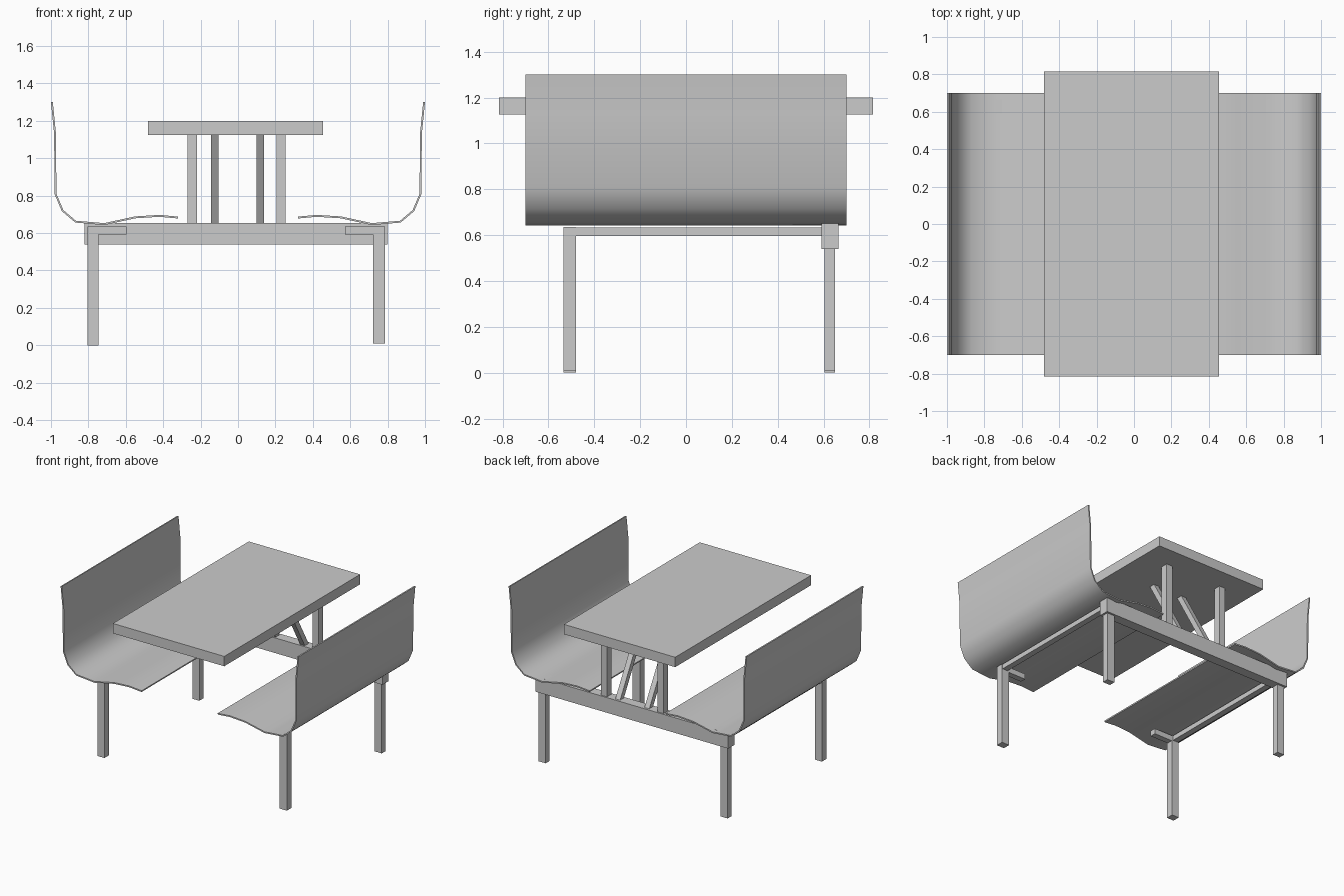
import bpy
from mathutils import Vector

if "Cube" in bpy.data.objects:
    bpy.data.objects.remove(bpy.data.objects["Cube"])


def add_mesh(name, verts, faces):
    mesh = bpy.data.meshes.new(name)
    mesh.from_pydata(verts, [], faces)
    mesh.update()
    obj = bpy.data.objects.new(name, mesh)
    bpy.context.collection.objects.link(obj)
    return obj


BOX_FACES = [(3, 2, 1, 0), (4, 5, 6, 7), (0, 1, 5, 4),
             (1, 2, 6, 5), (2, 3, 7, 6), (3, 0, 4, 7)]


def box(name, x, y, z, lean=0.0):
    """Box from ranges; lean shifts the top along y."""
    verts = [(px, py + s, pz) for pz, s in ((z[0], 0), (z[1], lean))
             for px, py in ((x[0], y[0]), (x[1], y[0]), (x[1], y[1]), (x[0], y[1]))]
    return add_mesh(name, verts, BOX_FACES)


# Table top and cantilever beam
box("table_top", (-0.48, 0.455), (-0.815, 0.815), (1.125, 1.2))
box("back_beam", (-0.82, 0.80), (0.59, 0.665), (0.54, 0.655))

# Upright posts and slanted braces
for side, post, brace in (("left", (-0.27, -0.22), (-0.145, -0.105)),
                          ("right", (0.205, 0.255), (0.10, 0.14))):
    box(side + "_post", post, (0.60, 0.655), (0.65, 1.13))
    box(side + "_brace", brace, (0.605, 0.65), (0.65, 1.13), lean=-0.27)

# Legs, side rails and short seat supports
for side, leg, rail, stub, z0 in (
        ("left", (-0.805, -0.747), (-0.80, -0.755), (-0.80, -0.595), 0.0),
        ("right", (0.723, 0.785), (0.735, 0.78), (0.573, 0.78), 0.01)):
    box(side + "_front_leg", leg, (-0.535, -0.48), (z0, 0.635))
    box(side + "_back_leg", leg, (0.603, 0.65), (z0, 0.545))
    box(side + "_rail", rail, (-0.53, 0.60), (0.597, 0.634))
    box(side + "_seat_support", stub, (-0.53, -0.485), (0.593, 0.634))

# Bench shells: one bent profile from backrest to seat edge, extruded along y
PROFILE = [(0.995, 1.30), (0.978, 1.13), (0.976, 0.81), (0.938, 0.72),
           (0.868, 0.661), (0.715, 0.648), (0.55, 0.684), (0.42, 0.692), (0.32, 0.683)]
THICK = 0.01
normals = []
for i in range(len(PROFILE)):
    a = Vector(PROFILE[max(i - 1, 0)])
    b = Vector(PROFILE[min(i + 1, len(PROFILE) - 1)])
    d = (b - a).normalized()
    normals.append(Vector((d.y, -d.x)))
outline = [Vector(p) + n * THICK / 2 for p, n in zip(PROFILE, normals)]
outline += [Vector(p) - n * THICK / 2 for p, n in zip(PROFILE[::-1], normals[::-1])]
n = len(outline)
m = len(PROFILE)
for side, s in (("left", -1), ("right", 1)):
    verts = [(s * p.x, y, p.y) for y in (-0.7, 0.7) for p in outline]
    faces = [(i, (i + 1) % n, (i + 1) % n + n, i + n) for i in range(n)]
    for o in (0, n):
        for i in range(m - 1):
            q = (o + i, o + i + 1, o + n - 2 - i, o + n - 1 - i)
            faces.append(q[::-1] if o == 0 else q)
    if s > 0:
        faces = [f[::-1] for f in faces]
    seat = add_mesh(side + "_bench_seat", verts, faces)
    bpy.ops.object.select_all(action='DESELECT')
    seat.select_set(True)
    bpy.context.view_layer.objects.active = seat
    # Consistent outward normals
    bpy.ops.object.mode_set(mode='EDIT')
    bpy.ops.mesh.select_all(action='SELECT')
    bpy.ops.mesh.normals_make_consistent(inside=False)
    bpy.ops.object.mode_set(mode='OBJECT')
    bpy.ops.object.shade_smooth_by_angle(angle=0.87)
